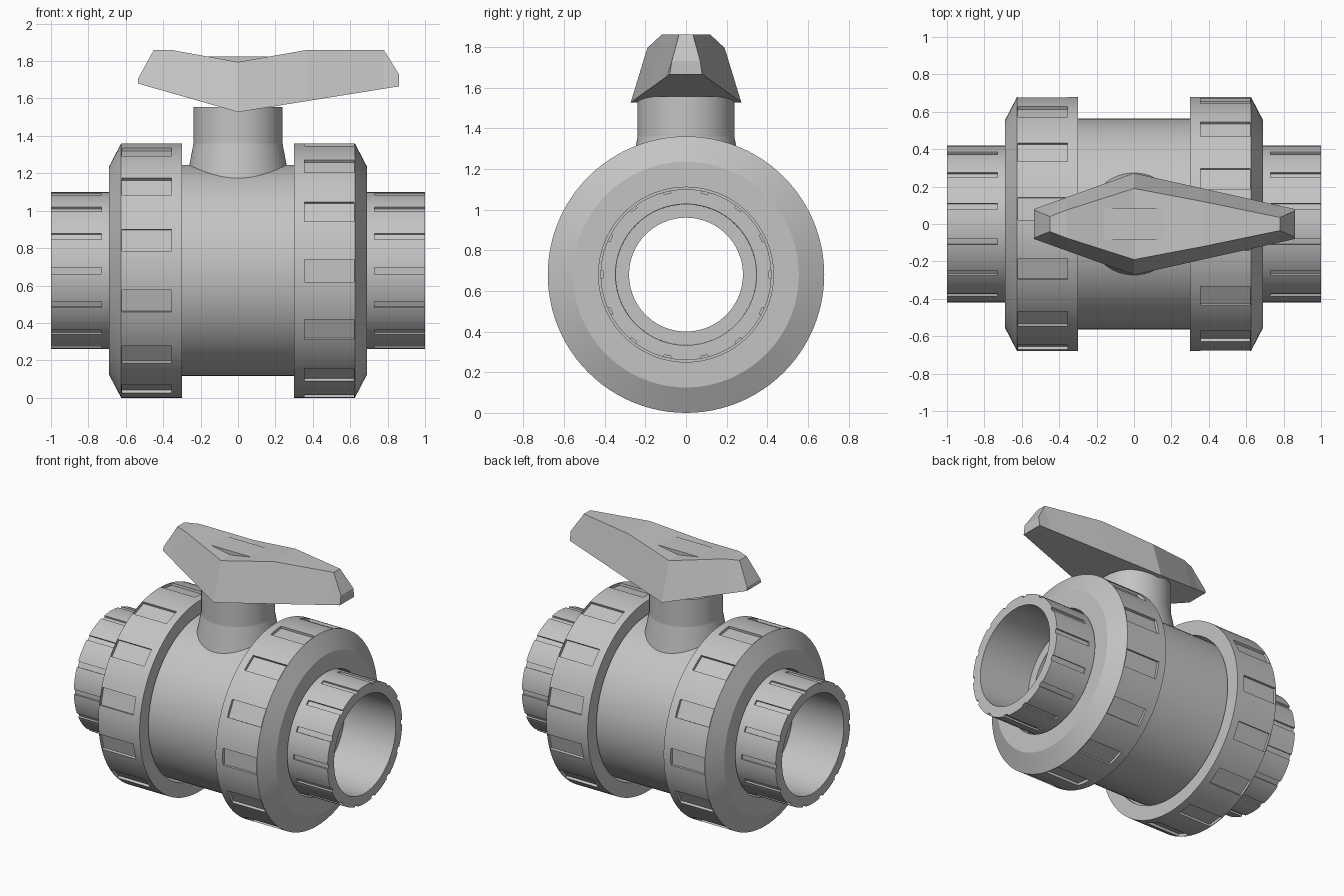
import bpy, bmesh, math
from mathutils import Matrix, Vector

cube = bpy.data.objects.get("Cube")
if cube:
    bpy.data.objects.remove(cube, do_unlink=True)

AXIS_Z = 0.68
SEGMENTS = 96

grey = bpy.data.materials.new("plastic_grey")
grey.use_nodes = True
grey.diffuse_color = (0.55, 0.55, 0.55, 1)
grey.node_tree.nodes["Principled BSDF"].inputs["Base Color"].default_value = (0.55, 0.55, 0.55, 1)


def finish(bm, name, matrix=Matrix()):
    """Turn a bmesh into an object with the matrix baked in."""
    bmesh.ops.remove_doubles(bm, verts=bm.verts, dist=1e-5)
    bmesh.ops.recalc_face_normals(bm, faces=bm.faces)
    bm.transform(matrix)
    mesh = bpy.data.meshes.new(name)
    bm.to_mesh(mesh)
    bm.free()
    mesh.materials.append(grey)
    obj = bpy.data.objects.new(name, mesh)
    bpy.context.collection.objects.link(obj)
    return obj


def activate(obj):
    bpy.ops.object.select_all(action='DESELECT')
    obj.select_set(True)
    bpy.context.view_layer.objects.active = obj


def smooth(obj):
    activate(obj)
    bpy.ops.object.shade_smooth_by_angle(angle=math.radians(9))


def revolve(name, profile, matrix):
    """Spin a closed (position, radius) profile around the x axis."""
    bm = bmesh.new()
    verts = [bm.verts.new((x, -r, 0)) for x, r in profile]
    edges = [bm.edges.new((v, verts[i - 1])) for i, v in enumerate(verts)]
    bmesh.ops.spin(bm, geom=verts + edges, cent=(0, 0, 0), axis=(1, 0, 0),
                   angle=math.tau, steps=SEGMENTS)
    return finish(bm, name, matrix)


def cut_ring(obj, count, x0, x1, width, r0, r1, matrix, offset=0):
    """Cut evenly spaced box pockets around the x axis."""
    bm = bmesh.new()
    for i in range(count):
        turn = Matrix.Rotation(math.tau * i / count + offset, 4, 'X')
        place = Matrix.Translation(((x0 + x1) / 2, -(r0 + r1) / 2, 0))
        size = Matrix.Diagonal((x1 - x0, r1 - r0, width, 1))
        bmesh.ops.create_cube(bm, size=1, matrix=turn @ place @ size)
    cutter = finish(bm, "pocket_cutter", matrix)
    cutter.hide_render = True
    mod = obj.modifiers.new("pockets", 'BOOLEAN')
    mod.operation = 'DIFFERENCE'
    mod.solver = 'EXACT'
    mod.object = cutter
    activate(obj)
    bpy.ops.object.modifier_apply(modifier=mod.name)
    bpy.data.objects.remove(cutter, do_unlink=True)


lift = Matrix.Translation((0, 0, AXIS_Z))

# Central body tube
smooth(revolve("valve_body", [(-0.345, 0.28), (-0.345, 0.565), (0.345, 0.565), (0.345, 0.28)], lift))

# Union nut and pipe socket at each end, the right one turned half round
for side, turn in (("left", 0), ("right", math.pi)):
    mat = lift @ Matrix.Rotation(turn, 4, 'Z')
    nut = revolve(side + "_union_nut", [(0.30, 0.58), (0.30, 0.68), (0.625, 0.68), (0.69, 0.555),
                                        (0.69, 0.43), (0.62, 0.43), (0.34, 0.58)], mat)
    cut_ring(nut, 13, 0.355, 0.62, 0.12, 0.66, 0.73, mat)
    smooth(nut)
    socket = revolve(side + "_pipe_socket", [(0.345, 0.28), (0.345, 0.42), (1.0, 0.42),
                                             (1.0, 0.347), (0.60, 0.345), (0.60, 0.28)], mat)
    cut_ring(socket, 14, 0.73, 1.05, 0.035, 0.408, 0.46, mat)
    smooth(socket)

# Stem with a flared foot
upright = Matrix.Rotation(-math.pi / 2, 4, 'Y')
smooth(revolve("stem", [(1.1, 0.001), (1.1, 0.287), (1.36, 0.238), (1.555, 0.238), (1.555, 0.001)], upright))

# Faceted handle: x, half width and height of its top edge at each station
top_edge = [(-0.535, 0.075, 1.705), (-0.45, 0.04, 1.86), (-0.36, 0.075, 1.86), (0, 0.19, 1.795),
            (0.37, 0.12, 1.86), (0.78, 0.035, 1.86), (0.86, 0.07, 1.73)]
bm = bmesh.new()
rings = []
for x, w, z in top_edge:
    reach, end_z = (0.86, 1.665) if x > 0 else (0.535, 1.68)
    t = abs(x) / reach
    base_w = 0.272 + (0.08 - 0.272) * t
    base_z = 1.527 + (end_z - 1.527) * t
    rings.append([bm.verts.new(p) for p in ((x, -base_w, base_z), (x, -w, z), (x, w, z), (x, base_w, base_z))])
for a, b in zip(rings, rings[1:]):
    for i in range(4):
        j = (i + 1) % 4
        bm.faces.new((a[i], a[j], b[j], b[i]))
bm.faces.new(rings[0])
bm.faces.new(rings[-1])
finish(bm, "handle")

# Flat pad filling the dip on top of the handle
bm = bmesh.new()
sides = [[bm.verts.new((x, y, z)) for x, z in ((-0.16, 1.824), (0, 1.78), (0.16, 1.824))] for y in (-0.085, 0.085)]
for tri in sides:
    bm.faces.new(tri)
for i in range(3):
    j = (i + 1) % 3
    bm.faces.new((sides[0][i], sides[0][j], sides[1][j], sides[1][i]))
finish(bm, "handle_pad")
